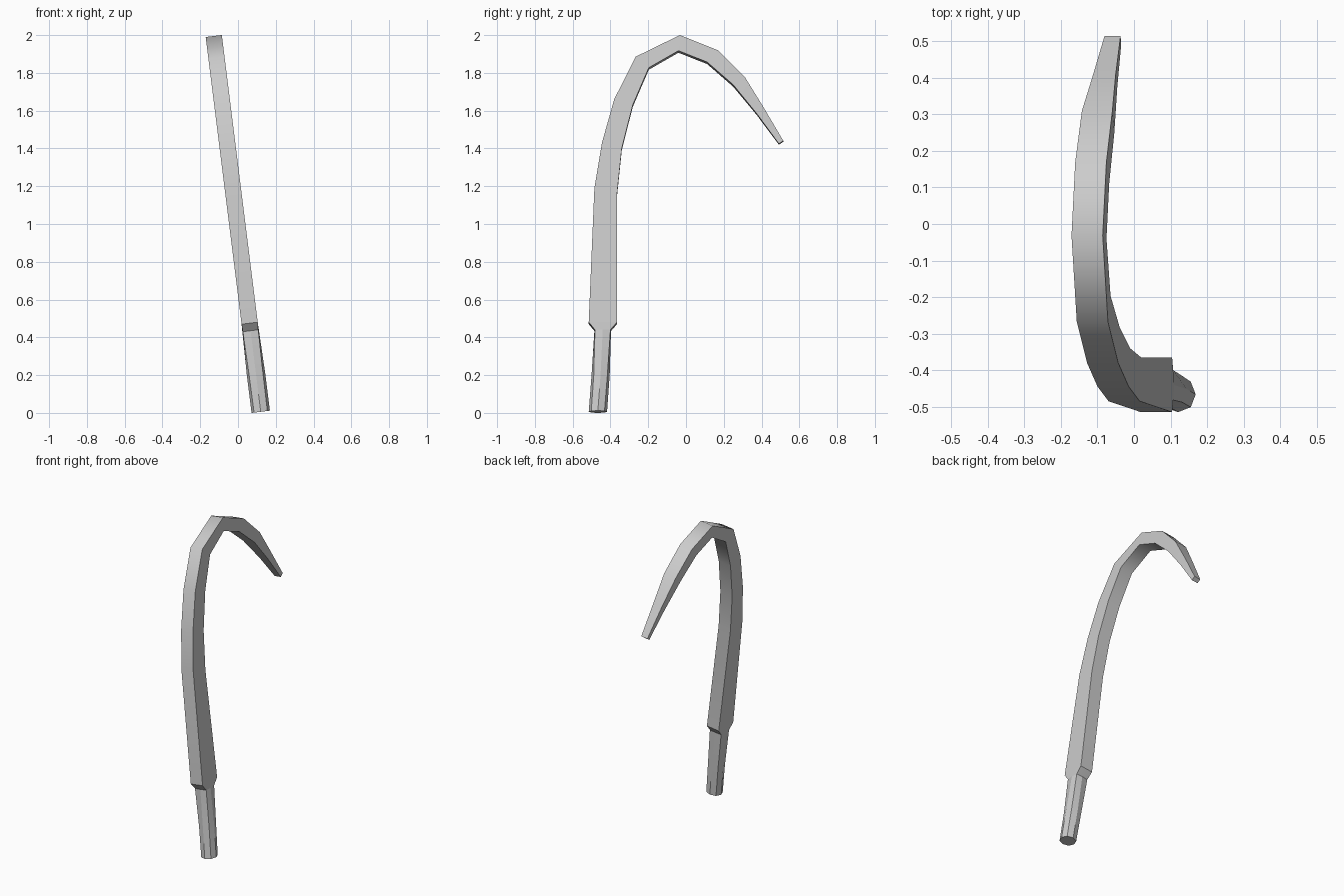
import bpy
import bmesh
from math import atan, cos, sin
from mathutils import Vector

cube = bpy.data.objects.get("Cube")
if cube:
    bpy.data.objects.remove(cube)

SLOPE = 0.125            # sideways lean of the whole tool
LEAN = atan(SLOPE)

metal = bpy.data.materials.new("grey_metal")
metal.use_nodes = True
GREY = (0.6, 0.6, 0.6, 1)
metal.diffuse_color = GREY
metal.node_tree.nodes["Principled BSDF"].inputs["Base Color"].default_value = GREY


def place(u, y, z):
    """Put a point of the leaning side profile into space."""
    return Vector((0.121 - SLOPE * z + u * cos(LEAN), y, z + u * sin(LEAN)))


def ring(outer, inner, half, corner=1.0):
    """Eight-point section: corner 1 is a rectangle, 0.707 an octagon."""
    o, i = Vector(outer), Vector(inner)
    mid, arm = (o + i) / 2, (o - i) / 2
    pattern = [(1, 0), (corner, corner), (0, 1), (-corner, corner),
               (-1, 0), (-corner, -corner), (0, -1), (corner, -corner)]
    pts = []
    for a, b in pattern:
        p = mid + arm * a
        pts.append(place(half * b, p.x, p.y))
    return pts


def loft(name, rings, cap_start, cap_end, sharp_mids, sharp_ring=None):
    bm = bmesh.new()
    loops = [[bm.verts.new(p) for p in r] for r in rings]
    for a, b in zip(loops, loops[1:]):
        for k in range(8):
            n = (k + 1) % 8
            bm.faces.new((a[k], a[n], b[n], b[k]))
    if cap_start:
        bm.faces.new(loops[0][::-1])
    if cap_end:
        bm.faces.new(loops[-1])
    bmesh.ops.recalc_face_normals(bm, faces=bm.faces)
    if not (cap_start and cap_end):
        # open at the joint: orient by the known capped end
        cap = next(f for f in bm.faces if len(f.verts) == 8)
        inside = sum((v.co for v in loops[1 if cap_start else -2]), Vector()) / 8
        if cap.normal.dot(cap.calc_center_median() - inside) < 0:
            bmesh.ops.reverse_faces(bm, faces=bm.faces)
    for f in bm.faces:
        f.smooth = True
    # Long corners stay crisp, the bends along the curve are smooth
    for a, b in zip(loops, loops[1:]):
        for k in range(8):
            if k % 2 or sharp_mids:
                bm.edges.get((a[k], b[k])).smooth = False
    hard = [loops[0], loops[-1]]
    if sharp_ring is not None:
        hard.append(loops[sharp_ring])
    for loop in hard:
        for k in range(8):
            bm.edges.get((loop[k], loop[(k + 1) % 8])).smooth = False
    mesh = bpy.data.meshes.new(name)
    bm.to_mesh(mesh)
    bm.free()
    mesh.materials.append(metal)
    obj = bpy.data.objects.new(name, mesh)
    bpy.context.collection.objects.link(obj)
    return obj


# Grip: octagonal at the foot, squarer where it meets the shaft
neck = ring((-0.485, 0.435), (-0.397, 0.435), 0.044, 0.93)
grip = [ring((-0.515, 0.006), (-0.418, 0.006), 0.049, 0.72),
        ring((-0.5, 0.2), (-0.404, 0.2), 0.049, 0.75),
        neck]
loft("grip", grip, True, False, True)

# Shaft and hook: outer point, inner point, half width
sections = [
    ((-0.515, 0.475), (-0.365, 0.475), 0.043),
    ((-0.485, 1.185), (-0.365, 1.155), 0.043),
    ((-0.445, 1.425), (-0.34, 1.395), 0.043),
    ((-0.38, 1.655), (-0.282, 1.625), 0.043),
    ((-0.267, 1.88), (-0.197, 1.822), 0.043),
    ((-0.032, 1.995), (-0.04, 1.912), 0.043),
    ((0.168, 1.915), (0.112, 1.852), 0.043),
    ((0.31, 1.775), (0.25, 1.732), 0.042),
    ((0.41, 1.615), (0.375, 1.58), 0.031),
    ((0.515, 1.438), (0.492, 1.422), 0.022),
]
loft("hooked_shaft", [neck] + [ring(*s) for s in sections], False, True, False, 1)
